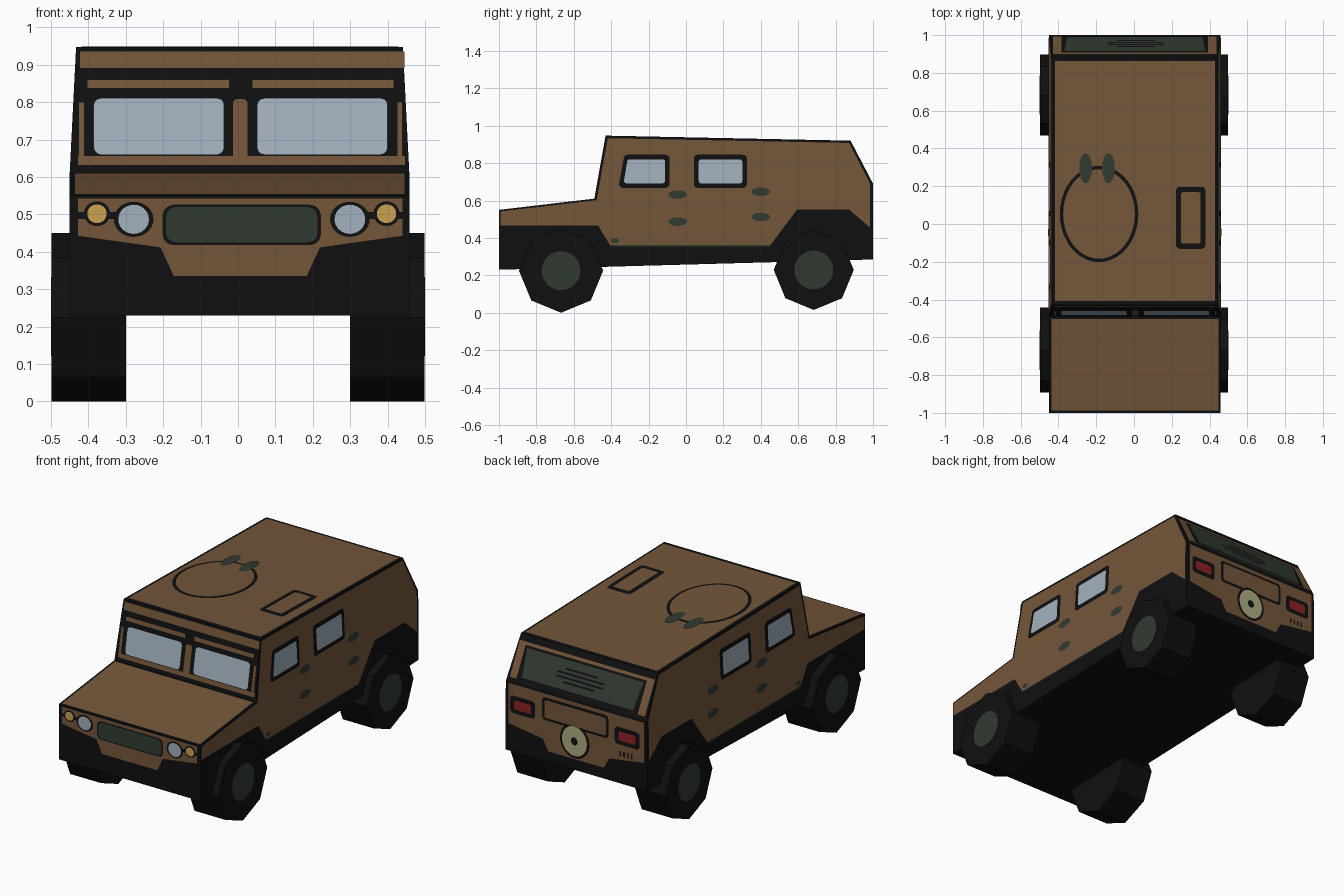
import bpy, bmesh, math
from mathutils import Vector

if "Cube" in bpy.data.objects:
    bpy.data.objects.remove(bpy.data.objects["Cube"])

def mat(name, r, g, b):
    m = bpy.data.materials.new(name)
    m.diffuse_color = (r, g, b, 1)
    m.use_nodes = True
    m.node_tree.nodes["Principled BSDF"].inputs["Base Color"].default_value = m.diffuse_color
    return m

BROWN = mat("brown paint", 0.175, 0.093, 0.042)
BLACK = mat("black trim", 0.005, 0.005, 0.005)
GREEN = mat("dark green", 0.030, 0.042, 0.031)
GLASS = mat("pale glass", 0.36, 0.44, 0.51)
AMBER = mat("amber lamp", 0.60, 0.36, 0.08)
RED = mat("red lamp", 0.27, 0.015, 0.018)
CREAM = mat("cream ring", 0.42, 0.41, 0.22)

CX = 0.004      # body centre line
BELT = 0.61     # sides lean inward above this height

def half_width(z):
    return 0.454 - 0.017 * max(0, (z - BELT) / 0.335)

def finish(bm, name, m):
    me = bpy.data.meshes.new(name)
    bm.to_mesh(me)
    bm.free()
    me.materials.append(m)
    ob = bpy.data.objects.new(name, me)
    bpy.context.collection.objects.link(ob)
    return ob

def split_at_belt(bm):
    bmesh.ops.bisect_plane(bm, geom=bm.verts[:] + bm.edges[:] + bm.faces[:], dist=1e-4,
                           plane_co=(0, 0, BELT), plane_no=(0, 0, 1))

# Body shell: side profile extruded across, black; painted panels sit on top
PROFILE = [(-1, 0.23), (-1, 0.55), (-0.49, BELT), (-0.43, 0.947), (0.88, 0.92),
           (1.0, 0.69), (1.0, 0.285)]
bm = bmesh.new()
f = bm.faces.new([bm.verts.new((-1, y, z)) for y, z in PROFILE])
ext = bmesh.ops.extrude_face_region(bm, geom=[f])
for v in ext["geom"]:
    if isinstance(v, bmesh.types.BMVert):
        v.co.x = 1
split_at_belt(bm)
for v in bm.verts:
    v.co.x = CX + math.copysign(half_width(v.co.z), v.co.x)
bmesh.ops.recalc_face_normals(bm, faces=bm.faces[:])
finish(bm, "body_shell", BLACK)

# Surface maps: 2D drawing coordinates to a point on the body, with outward normal
def z_on(a, b):
    return lambda x, y: Vector((x, y, a[1] + (b[1] - a[1]) * (y - a[0]) / (b[0] - a[0])))

def y_on(a, b):
    return lambda x, z: Vector((x, a[0] + (b[0] - a[0]) * (z - a[1]) / (b[1] - a[1]), z))

def outward(a, b):
    return Vector((0, a[1] - b[1], b[0] - a[0])).normalized()

P = PROFILE
SURF = {
    "front": (y_on(P[0], P[1]), outward(P[0], P[1])),
    "hood": (z_on(P[1], P[2]), outward(P[1], P[2])),
    "screen": (y_on(P[2], P[3]), outward(P[2], P[3])),
    "roof": (z_on(P[3], P[4]), outward(P[3], P[4])),
    "slope": (z_on(P[4], P[5]), outward(P[4], P[5])),
    "back": (y_on(P[5], P[6]), outward(P[5], P[6])),
}
for s, label in ((1, "right"), (-1, "left")):
    SURF[label] = (lambda y, z, s=s: Vector((CX + s * half_width(z), y, z)), Vector((s, 0, 0)))

def plate(name, surf, pts, m, layer=1):
    to3d, n = SURF[surf]
    bm = bmesh.new()
    bm.faces.new([bm.verts.new(to3d(*p)) for p in pts])
    if surf in ("left", "right"):
        for v in bm.verts:
            v.co.x = 0
        split_at_belt(bm)
        for v in bm.verts:
            v.co = to3d(v.co.y, v.co.z)
    bm.normal_update()
    for f in bm.faces:
        if f.normal.dot(n) < 0:
            f.normal_flip()
    for v in bm.verts:
        v.co += n * 0.002 * layer
    return finish(bm, name, m)

def oval(cx, cy, rx, ry, n=28):
    return [(cx + rx * math.cos(2 * math.pi * i / n), cy + ry * math.sin(2 * math.pi * i / n))
            for i in range(n)]

def rect(x0, y0, x1, y1, r=0.0, lean=0.0):
    """Rectangle with rounded corners; lean shifts the top of the x0 side."""
    if r == 0:
        return [(x0, y0), (x1, y0), (x1, y1), (x0, y1)]
    out = []
    for cx, cy, a0 in ((x1 - r, y1 - r, 0), (x0 + r + lean, y1 - r, 90),
                       (x0 + r, y0 + r, 180), (x1 - r, y0 + r, 270)):
        for k in range(4):
            a = math.radians(a0 + 30 * k)
            out.append((cx + r * math.cos(a), cy + r * math.sin(a)))
    return out

# Side panels, windows, hinges
for side in ("right", "left"):
    plate(side + "_side_panel", side,
          [(-0.992, 0.542), (-0.992, 0.466), (-0.47, 0.466), (-0.405, 0.36), (0.45, 0.36),
           (0.595, 0.553), (0.87, 0.553), (0.985, 0.455), (0.985, 0.69), (0.872, 0.908),
           (-0.418, 0.933), (-0.478, BELT - 0.008)], BROWN)
    for i, (a, b, lean) in enumerate(((-0.358, -0.088, 0.025), (0.042, 0.325, 0.0))):
        plate(f"{side}_window_frame_{i}", side, rect(a, 0.668, b, 0.845, 0.02, lean), BLACK, 2)
        plate(f"{side}_window_{i}", side,
              rect(a + 0.026, 0.692, b - 0.024, 0.82, 0.012, lean * 0.7), GLASS, 3)
    for i, (y, z) in enumerate(((-0.045, 0.632), (-0.045, 0.487), (0.4, 0.647), (0.4, 0.512))):
        plate(f"{side}_hinge_{i}", side, oval(y, z, 0.05, 0.023, 16), GREEN, 2)
    plate(side + "_step", side, oval(-0.38, 0.385, 0.022, 0.013, 12), GREEN, 2)
    plate(side + "_sill_line", side, rect(-0.39, 0.355, 0.45, 0.361), GREEN, 2)

# Front: lower panel, grille, lamps
FC = 0.01
def stepped(c, top, side_z, mid_z, low_z, w):
    half = [(w, top), (w, side_z), (0.213, mid_z), (0.178, low_z)]
    return [(c + x, z) for x, z in half] + [(c - x, z) for x, z in reversed(half)]

plate("front_panel", "front", stepped(FC - 0.004, 0.542, 0.443, 0.412, 0.336, 0.434), BROWN)
plate("grille_border", "front", rect(FC - 0.212, 0.418, FC + 0.212, 0.526, 0.03), BLACK, 2)
plate("grille", "front", rect(FC - 0.203, 0.425, FC + 0.203, 0.52, 0.028), GREEN, 3)
for s, label in ((1, "right"), (-1, "left")):
    plate(label + "_lamp_bridge", "front",
          rect(*sorted((FC + s * 0.32, FC + s * 0.44))[:1], 0.488,
               max(FC + s * 0.32, FC + s * 0.44), 0.506), BLACK, 2)
    plate(label + "_headlight_ring", "front", oval(FC + s * 0.289, 0.487, 0.053, 0.047), BLACK, 3)
    plate(label + "_headlight", "front", oval(FC + s * 0.289, 0.487, 0.041, 0.039), GLASS, 4)
    plate(label + "_indicator_ring", "front", oval(FC + s * 0.387, 0.502, 0.035, 0.033), BLACK, 3)
    plate(label + "_indicator", "front", oval(FC + s * 0.387, 0.502, 0.026, 0.025), AMBER, 4)

# Hood and windscreen
plate("hood_panel", "hood", rect(-0.437, -0.988, 0.447, -0.502), BROWN)
plate("screen_top_band", "screen", rect(-0.423, 0.891, 0.445, 0.935), BROWN)
plate("screen_bottom_band", "screen", rect(-0.428, 0.632, 0.447, 0.656), BROWN)
plate("screen_post", "screen", rect(-0.014, 0.65, 0.026, 0.808, 0.012), BROWN)
for s, label in ((1, "right"), (-1, "left")):
    xs = lambda a, b: sorted((0.007 + s * a, 0.007 + s * b))
    for nm, a, b, z0, z1, r, m in (("visor_strip", 0.03, 0.41, 0.838, 0.86, 0, BROWN),
                                   ("screen_edge", 0.418, 0.433, 0.65, 0.80, 0, BROWN),
                                   ("windscreen", 0.044, 0.393, 0.66, 0.81, 0.018, GLASS)):
        x0, x1 = xs(a, b)
        plate(f"{label}_{nm}", "screen", rect(x0, z0, x1, z1, r), m, 2)

# Roof: panel, round hatch, small hatch
plate("roof_panel", "roof", rect(-0.418, -0.407, 0.428, 0.862), BROWN)
plate("round_hatch_seam", "roof", oval(-0.185, 0.053, 0.208, 0.255, 40), BLACK, 2)
plate("round_hatch", "roof", oval(-0.185, 0.053, 0.19, 0.237, 40), BROWN, 3)
for i, x in enumerate((-0.256, -0.135)):
    plate(f"hatch_hinge_{i}", "roof", oval(x, 0.295, 0.034, 0.08, 16), GREEN, 4)
plate("small_hatch_seam", "roof", rect(0.223, -0.132, 0.378, 0.197, 0.02), BLACK, 2)
plate("small_hatch", "roof", rect(0.249, -0.104, 0.352, 0.168, 0.01), BROWN, 3)

# Rear slope with green window
plate("rear_slope_panel", "slope", rect(-0.43, 0.897, 0.436, 0.99), BROWN)
plate("rear_window_frame", "slope", rect(-0.385, 0.905, 0.393, 0.99), BLACK, 2)
plate("rear_window", "slope",
      [(-0.352, 0.984), (0.36, 0.984), (0.377, 0.911), (-0.369, 0.911)], GREEN, 3)
for i, w in enumerate((0.1, 0.15, 0.15, 0.1)):
    y = 0.93 + i * 0.011
    plate(f"rear_window_slat_{i}", "slope", rect(FC - w, y, FC + w, y + 0.005), BLACK, 4)

# Back: panel, hatch outline, ring, lamps
plate("back_panel", "back", stepped(CX, 0.678, 0.445, 0.412, 0.348, 0.435), BROWN)
plate("back_hatch_seam", "back", rect(-0.205, 0.525, 0.22, 0.658, 0.02), BLACK, 2)
plate("back_hatch", "back", rect(-0.19, 0.54, 0.205, 0.643, 0.012), BROWN, 3)
plate("back_ring_edge", "back", oval(FC, 0.455, 0.095, 0.1), BLACK, 3)
plate("back_ring", "back", oval(FC, 0.455, 0.08, 0.086), CREAM, 4)
plate("back_ring_centre", "back", oval(FC, 0.455, 0.021, 0.023, 16), BLACK, 5)
for s, label in ((1, "right"), (-1, "left")):
    x = FC + s * 0.335
    plate(label + "_tail_lamp_frame", "back", rect(x - 0.08, 0.512, x + 0.08, 0.612, 0.02), BLACK, 2)
    plate(label + "_tail_lamp", "back", rect(x - 0.055, 0.535, x + 0.055, 0.589, 0.012), RED, 3)
for i in range(4):
    x = -0.36 + i * 0.025
    plate(f"back_vent_{i}", "back", rect(x, 0.445, x + 0.01, 0.475), BLACK, 2)

# Wheels: octagonal tyres with round hub plates
def disc(name, x0, x1, y, z, r, n, m):
    bm = bmesh.new()
    rings = [[bm.verts.new((x, y + r * math.cos(2 * math.pi * i / n),
                            z + r * math.sin(2 * math.pi * i / n))) for i in range(n)]
             for x in (x0, x1)]
    for ring in rings:
        bm.faces.new(ring)
    for i in range(n):
        j = (i + 1) % n
        bm.faces.new((rings[0][i], rings[0][j], rings[1][j], rings[1][i]))
    bmesh.ops.recalc_face_normals(bm, faces=bm.faces[:])
    finish(bm, name, m)

for s, side in ((1, "right"), (-1, "left")):
    for end, y, z, r in (("front", -0.668, 0.225, 0.225), ("rear", 0.683, 0.229, 0.214)):
        disc(f"{end}_{side}_tyre", s * 0.30, s * 0.498, y, z, r, 8, BLACK)
        disc(f"{end}_{side}_hub", s * 0.495, s * 0.5, y, z, 0.104, 24, GREEN)
